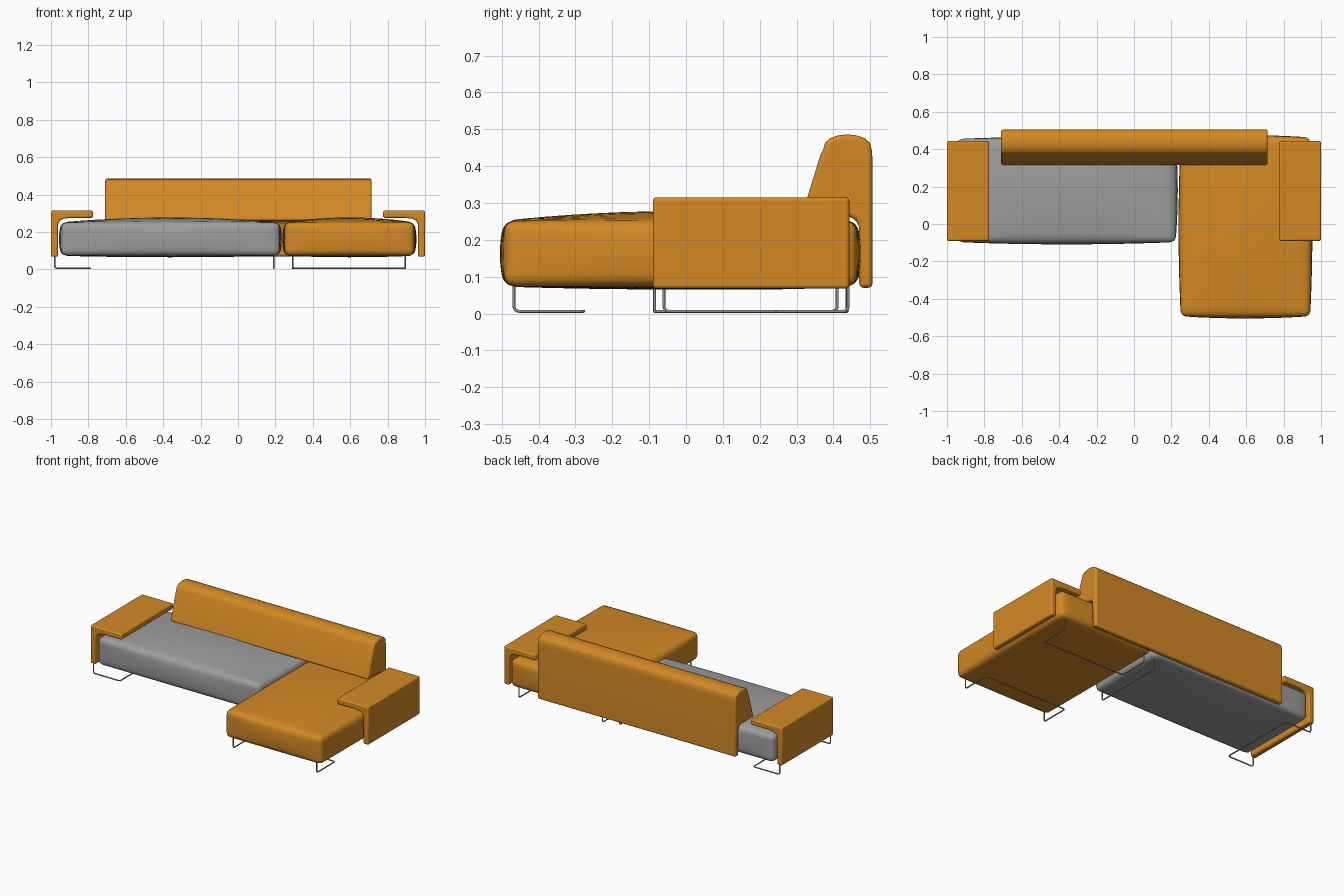
import bpy, bmesh, math
from mathutils import Vector

if "Cube" in bpy.data.objects:
    bpy.data.objects.remove(bpy.data.objects["Cube"])


def material(name, rgb):
    mat = bpy.data.materials.new(name)
    mat.use_nodes = True
    mat.diffuse_color = (*rgb, 1)
    mat.node_tree.nodes["Principled BSDF"].inputs["Base Color"].default_value = (*rgb, 1)
    return mat


ORANGE = material("orange fabric", (0.65, 0.25, 0.018))
GREY = material("grey fabric", (0.34, 0.34, 0.34))
METAL = material("leg metal", (0.30, 0.30, 0.31))


def finish(bm, name, mat, bevel=0):
    """Turn a bmesh into a smooth shaded object."""
    bmesh.ops.recalc_face_normals(bm, faces=bm.faces)
    mesh = bpy.data.meshes.new(name)
    bm.to_mesh(mesh)
    bm.free()
    mesh.materials.append(mat)
    obj = bpy.data.objects.new(name, mesh)
    bpy.context.collection.objects.link(obj)
    if bevel:
        mod = obj.modifiers.new("soft edges", "BEVEL")
        mod.width = bevel
        mod.segments = 4
        mod.limit_method = "ANGLE"
        mod.angle_limit = math.radians(35)
    bpy.ops.object.select_all(action="DESELECT")
    obj.select_set(True)
    bpy.context.view_layer.objects.active = obj
    bpy.ops.object.shade_smooth_by_angle(angle=math.radians(40))
    return obj


def cushion(name, mat, low, high, radius=0.03, crown=0.026, bulge=0.012):
    """Rounded box with a domed top and slightly swollen sides."""
    low, high = Vector(low), Vector(high)
    centre, half = (low + high) / 2, (high - low) / 2
    bm = bmesh.new()
    bmesh.ops.create_cube(bm, size=2)
    bmesh.ops.subdivide_edges(bm, edges=bm.edges[:], cuts=17, use_grid_fill=True)
    for v in bm.verts:
        u = Vector([math.sin(c * math.pi / 2) for c in v.co])
        p = Vector([u[i] * half[i] for i in range(3)])
        core = Vector([max(radius - half[i], min(half[i] - radius, p[i])) for i in range(3)])
        p = core + (p - core).normalized() * radius
        fx, fy, fz = [1 - (p[i] / half[i]) ** 2 for i in range(3)]
        rise = crown if p.z > 0 else crown * 0.3
        p.z += rise * (p.z / half.z) * fx * fy
        p.x += bulge * (p.x / half.x) * fy * fz
        p.y += bulge * (p.y / half.y) * fx * fz
        v.co = centre + p
    return finish(bm, name, mat)


def extrude(name, mat, points, offset, bevel):
    """Extrude a closed outline of 3D points along an offset."""
    bm = bmesh.new()
    face = bm.faces.new([bm.verts.new(p) for p in points])
    grown = bmesh.ops.extrude_face_region(bm, geom=[face])["geom"]
    moved = [g for g in grown if isinstance(g, bmesh.types.BMVert)]
    bmesh.ops.translate(bm, verts=moved, vec=offset)
    return finish(bm, name, mat, bevel)


def wire(name, points, radius=0.004, bend=0.016):
    """Bent metal rod with rounded corners."""
    pts = [Vector(p) for p in points]
    path = [pts[0]]
    for a, b, c in zip(pts, pts[1:], pts[2:]):
        start = b + (a - b).normalized() * bend
        end = b + (c - b).normalized() * bend
        for k in range(6):
            t = k / 5
            path.append(start * (1 - t) ** 2 + b * 2 * t * (1 - t) + end * t * t)
    path.append(pts[-1])
    curve = bpy.data.curves.new(name, "CURVE")
    curve.dimensions = "3D"
    curve.bevel_depth = radius
    curve.bevel_resolution = 2
    curve.use_fill_caps = True
    spline = curve.splines.new("POLY")
    spline.points.add(len(path) - 1)
    for sp, p in zip(spline.points, path):
        sp.co = (*p, 1)
    curve.materials.append(METAL)
    bpy.context.collection.objects.link(bpy.data.objects.new(name, curve))


# Seats
cushion("long_seat", GREY, (-0.945, -0.097, 0.073), (0.222, 0.455, 0.252))
cushion("chaise_seat", ORANGE, (0.25, -0.493, 0.073), (0.942, 0.463, 0.252))

# Armrests: folded slab over the seat, mirrored left and right
arm = [(0.775, 0.276), (0.775, 0.315), (1, 0.315), (1, 0.068),
       (0.963, 0.068), (0.962, 0.24), (0.953, 0.262), (0.93, 0.272), (0.89, 0.276)]
for side, label in ((1, "left"), (-1, "right")):
    extrude(label + "_armrest", ORANGE, [(side * x, -0.09, z) for x, z in arm],
            (0, 0.533, 0), 0.009)

# Backrest: sloped bolster with a rounded top and a panel hanging behind
back = [(0.313, 0.262), (0.365, 0.432)]
for k in range(9):
    t = math.pi * (1 - k / 8)
    back.append((0.438 + 0.066 * math.cos(t), 0.444 + 0.042 * math.sin(t) ** 0.8))
back += [(0.506, 0.42), (0.506, 0.07), (0.47, 0.07), (0.469, 0.235), (0.462, 0.254), (0.445, 0.262)]
extrude("backrest", ORANGE, [(-0.71, y, z) for y, z in back], (1.425, 0, 0), 0.012)

# Chaise legs: rods run inward along the floor and join across
TOP, FLOOR = 0.08, 0.006
for label, y, inner in (("front", -0.467, -0.278), ("back", 0.44, 0.247)):
    wire("chaise_" + label + "_leg",
         [(0.293, y, TOP), (0.293, y, FLOOR), (0.293, inner, FLOOR),
          (0.893, inner, FLOOR), (0.893, y, FLOOR), (0.893, y, TOP)])

# Legs of the long seat
wire("outer_leg", [(-0.98, -0.085, TOP), (-0.98, -0.085, FLOOR), (-0.79, -0.085, FLOOR),
                   (-0.79, 0.437, FLOOR), (-0.98, 0.437, FLOOR), (-0.98, 0.437, TOP)])
wire("inner_leg", [(0.192, -0.06, TOP), (0.192, -0.06, FLOOR),
                   (0.192, 0.41, FLOOR), (0.192, 0.41, TOP)])
